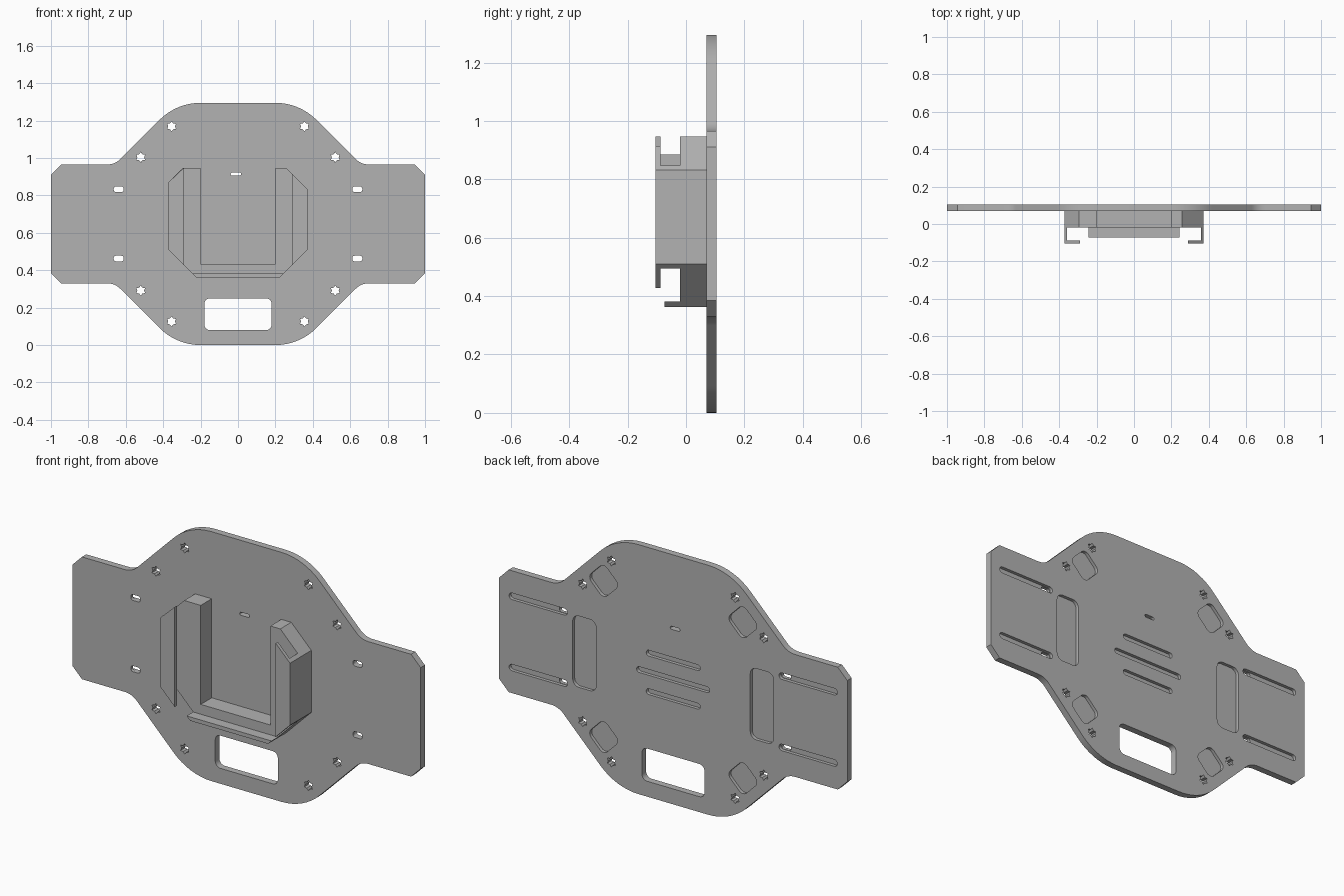
import bpy, bmesh
from math import cos, sin, pi, radians
from mathutils import Vector

if "Cube" in bpy.data.objects:
    bpy.data.objects.remove(bpy.data.objects["Cube"], do_unlink=True)

grey = bpy.data.materials.new("plain_grey")
grey.use_nodes = True
grey.diffuse_color = (0.45, 0.45, 0.45, 1)
grey.node_tree.nodes["Principled BSDF"].inputs["Base Color"].default_value = grey.diffuse_color

BACK, FRONT, MID = 0.105, 0.07, 0.6475


def prisms(name, outlines, y0, y1):
    """Extrude (x, z) outlines from y0 to y1 into one object."""
    bm = bmesh.new()
    for pts in outlines:
        lo = [bm.verts.new((x, y0, z)) for x, z in pts]
        hi = [bm.verts.new((x, y1, z)) for x, z in pts]
        bm.faces.new(lo)
        bm.faces.new(hi[::-1])
        for i in range(len(pts)):
            j = (i + 1) % len(pts)
            bm.faces.new((lo[i], hi[i], hi[j], lo[j]))
    bmesh.ops.recalc_face_normals(bm, faces=bm.faces)
    mesh = bpy.data.meshes.new(name)
    bm.to_mesh(mesh)
    bm.free()
    mesh.materials.append(grey)
    ob = bpy.data.objects.new(name, mesh)
    bpy.context.collection.objects.link(ob)
    return ob


def arc(cx, cz, r, a0, a1, steps=8):
    return [(cx + r * cos(radians(a0 + (a1 - a0) * i / steps)),
             cz + r * sin(radians(a0 + (a1 - a0) * i / steps))) for i in range(steps + 1)]


def rounded(cx, cz, w, h, r, turn=0):
    """Rounded rectangle outline, turned about its centre."""
    pts = []
    for k, (sx, sz) in enumerate([(1, 1), (-1, 1), (-1, -1), (1, -1)]):
        pts += arc(sx * (w / 2 - r), sz * (h / 2 - r), r, 90 * k, 90 * k + 90, 6)
    c, s = cos(turn), sin(turn)
    return [(cx + x * c - z * s, cz + x * s + z * c) for x, z in pts]


def star(cx, cz):
    """Six-pointed screw hole."""
    return [(cx + r * cos(i * pi / 6), cz + r * sin(i * pi / 6))
            for i in range(12) for r in [0.027 if i % 2 else 0.018]]


# Plate outline: one quarter, mirrored to all four
quarter = arc(0.2, 0.985, 0.31, 90, 45) + arc(0.70, 1.065, 0.1, 225, 270)
quarter += [(0.945, 0.965), (1.0, 0.91)]
half = quarter + [(x, 2 * MID - z) for x, z in reversed(quarter)]
outline = half + [(-x, z) for x, z in reversed(half)]
plate = prisms("base_plate", [outline], FRONT, BACK)

# Openings through the plate and shallow pockets in its back
through = [rounded(0, 0.165, 0.36, 0.17, 0.03), rounded(-0.011, 0.914, 0.056, 0.016, 0.007)]
pockets = [rounded(0, MID, 0.42, 0.03, 0.0149)]
for sz in (1, -1):
    pockets.append(rounded(0, MID + sz * 0.1, 0.31, 0.03, 0.0149))
    for sx in (1, -1):
        through += [star(sx * 0.355, MID + sz * 0.5215), star(sx * 0.52, MID + sz * 0.3565)]
        through.append(rounded(sx * 0.638, MID + sz * 0.185, 0.053, 0.03, 0.012))
        pockets.append(rounded(sx * 0.775, MID + sz * 0.185, 0.335, 0.034, 0.0169))
        pockets.append(rounded(sx * 0.4, MID + sz * 0.405, 0.13, 0.13, 0.03, pi / 4))
for sx in (1, -1):
    pockets.append(rounded(sx * 0.51, MID, 0.135, 0.37, 0.035))

cutters = [prisms("pocket_cutter", pockets, BACK - 0.017, BACK + 0.05),
           prisms("opening_cutter", through, FRONT - 0.05, BACK + 0.06)]
for cutter in cutters:
    cutter.hide_render = True
    mod = plate.modifiers.new(cutter.name, "BOOLEAN")
    mod.operation, mod.solver, mod.object = "DIFFERENCE", "EXACT", cutter
bpy.context.view_layer.update()
cut = bpy.data.meshes.new_from_object(plate.evaluated_get(bpy.context.evaluated_depsgraph_get()))
plate.modifiers.clear()
plate.data = cut
for cutter in cutters:
    bpy.data.objects.remove(cutter, do_unlink=True)
bpy.ops.object.select_all(action="DESELECT")
plate.select_set(True)
bpy.context.view_layer.objects.active = plate
bpy.ops.object.shade_smooth_by_angle(angle=radians(30))

# Holder: U-shaped frame on the front of the plate
W, LOW, TOP, FLOOR, FACE, TIP = 0.372, 0.51, 0.947, 0.433, -0.02, -0.105
TOPS = {1: 0.832, -1: 0.87}
frame = [(-0.2, TOP), (-0.295, TOP), (-W, TOPS[-1]), (-W, LOW), (-0.224, 0.362),
         (0.224, 0.362), (W, LOW), (W, TOPS[1]), (0.257, TOP), (0.2, TOP),
         (0.2, FLOOR), (-0.2, FLOOR)]
prisms("holder_frame", [frame], FACE, FRONT)

# Hooked rails on both sides: thin wall plus front lip
for side, label in ((1, "left"), (-1, "right")):
    for part, inner, y1 in (("wall", 0.357, FACE), ("lip", 0.29, TIP + 0.018)):
        d = W - inner
        prisms(f"{label}_rail_{part}",
               [[(side * W, LOW), (side * W, TOPS[side]),
                 (side * inner, min(TOPS[side] + d, TOP)), (side * inner, LOW - d)]], TIP, y1)

# Ledge along the bottom
prisms("bottom_ledge", [[(-0.224, 0.362), (0.224, 0.362), (0.244, 0.382), (-0.244, 0.382)]],
       -0.073, FACE)
